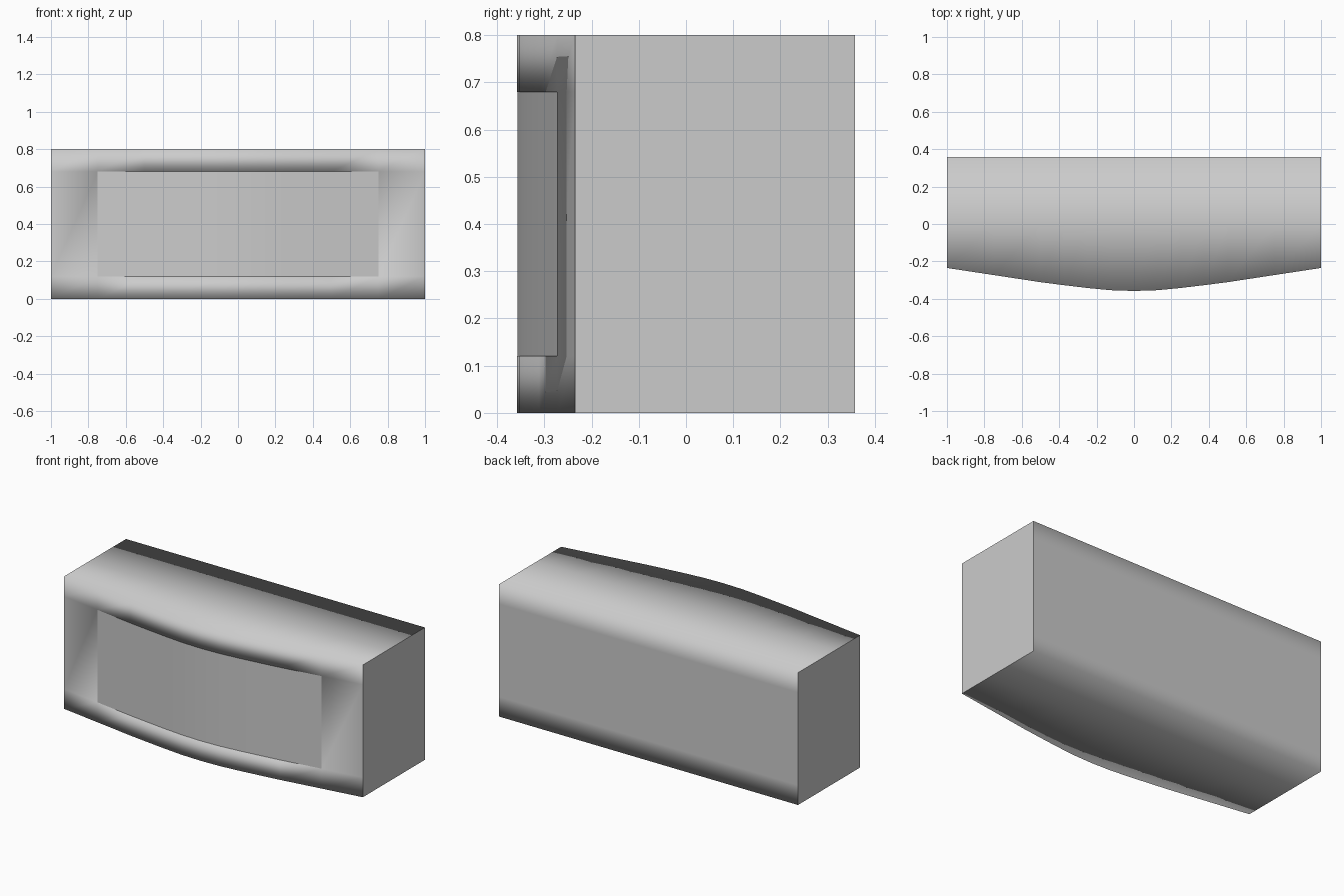
import bpy, bmesh

if "Cube" in bpy.data.objects:
    bpy.data.objects.remove(bpy.data.objects["Cube"])

BACK, H, Z1, Z2, OPEN = 0.358, 0.8, 0.12, 0.68, 0.75
HALF = [(0.0, -0.358), (0.125, -0.354), (0.25, -0.342), (0.375, -0.327),
        (0.5, -0.311), (0.75, -0.273), (1.0, -0.235)]
FRONT = [(-x, y) for x, y in HALF[:0:-1]] + HALF   # bowed front, left to right


def finish(name, bm):
    bmesh.ops.recalc_face_normals(bm, faces=bm.faces)
    mesh = bpy.data.meshes.new(name)
    bm.to_mesh(mesh)
    bm.free()
    mesh.shade_smooth()
    obj = bpy.data.objects.new(name, mesh)
    bpy.context.collection.objects.link(obj)
    return obj


# Cabinet body: one ring per front point, bridged, with an opening in the front
bm = bmesh.new()
rings = []
for x, f in FRONT:
    ring = [(f, 0), (f, Z1), (f, Z2), (f, H), (0, H),
            (BACK, H), (BACK, Z2), (BACK, Z1), (BACK, 0), (0, 0)]
    rings.append([bm.verts.new((x, y, z)) for y, z in ring])
for (xa, _), (xb, _), a, b in zip(FRONT, FRONT[1:], rings, rings[1:]):
    for i in range(10):
        j = (i + 1) % 10
        if i == 1 and abs(xa + xb) / 2 < OPEN:
            continue
        bm.faces.new((a[i], b[i], b[j], a[j]))

# Opening reveal, turned inward behind the panel
rim = [e for e in bm.edges if e.is_boundary and
       all(abs(v.co.x) < OPEN + 0.01 for v in e.verts)]
new = bmesh.ops.extrude_edge_only(bm, edges=rim)["geom"]
bmesh.ops.translate(bm, verts=[v for v in new if isinstance(v, bmesh.types.BMVert)],
                    vec=(0, 0.04, 0))

# End walls
for r in (rings[0], rings[-1]):
    lo = bm.verts.new((r[0].co.x, 0, Z1))
    hi = bm.verts.new((r[0].co.x, 0, Z2))
    for quad in ((r[0], r[1], lo, r[9]), (r[1], r[2], hi, lo), (r[2], r[3], r[4], hi),
                 (r[9], lo, r[7], r[8]), (lo, hi, r[6], r[7]), (hi, r[4], r[5], r[6])):
        bm.faces.new(quad)
# Crisp corners along the ends
bm.normal_update()
for e in bm.edges:
    if all(abs(abs(v.co.x) - 1) < 1e-4 for v in e.verts) and \
            any(abs(f.normal.x) < 0.5 for f in e.link_faces):
        e.smooth = False
finish("cabinet_body", bm)

# Curved front panel filling the opening
bm = bmesh.new()
cols = [[bm.verts.new((x, y + 0.001, z)) for z in (Z1, Z2)]
        for x, y in FRONT if abs(x) <= OPEN]
for a, b in zip(cols, cols[1:]):
    bm.faces.new((a[0], b[0], b[1], a[1]))
panel = finish("front_panel", bm)
if panel.data.polygons[0].normal.y > 0:
    panel.data.flip_normals()
